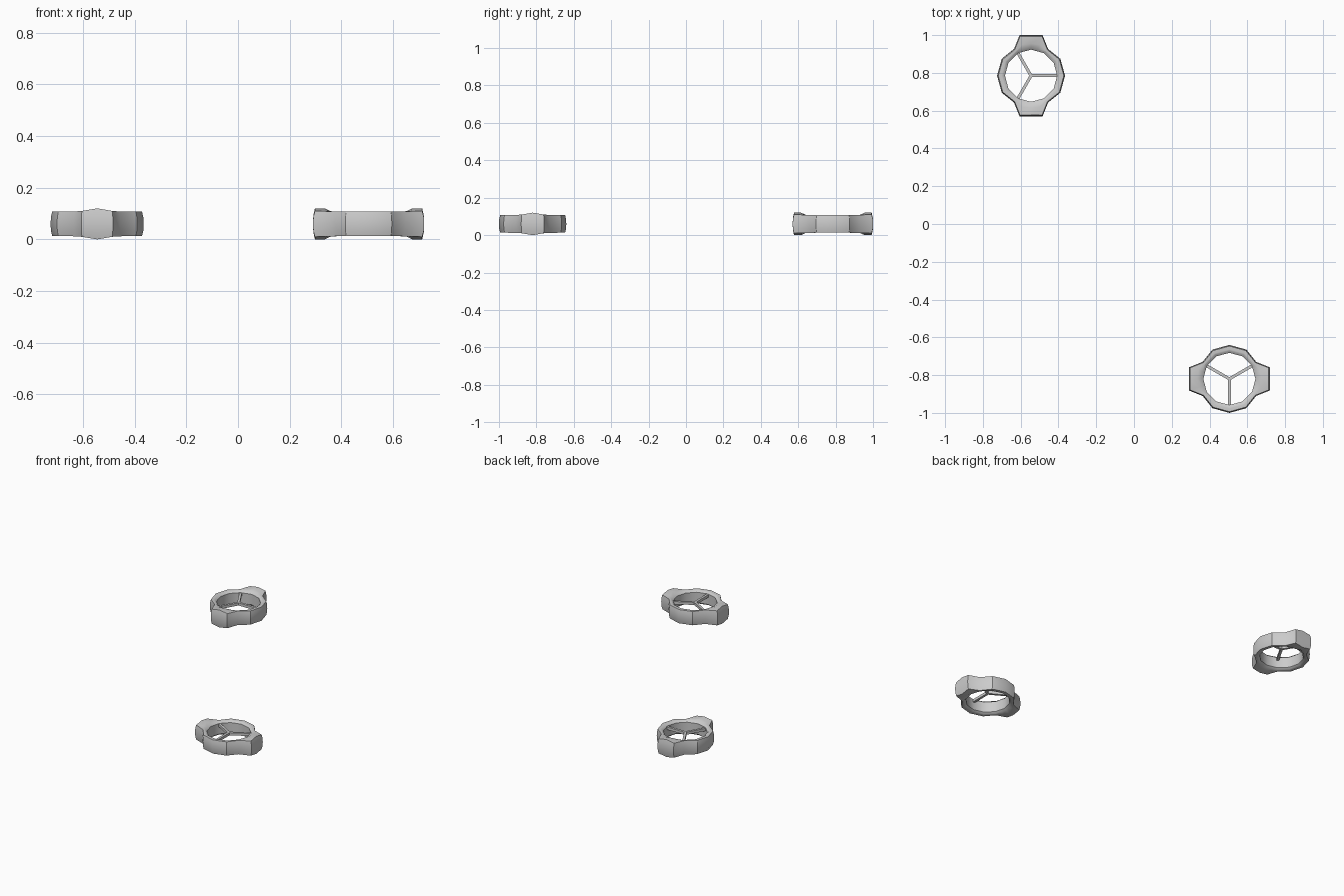
import bpy, bmesh, math
from mathutils import Matrix

if "Cube" in bpy.data.objects:
    bpy.data.objects.remove(bpy.data.objects["Cube"])

# quarter outline of the lugged ring: x, y, half height, inner angle
QUARTER = [(0.18, 0.0, 0.047, 0), (0.155, 0.09, 0.047, 30), (0.09, 0.142, 0.048, 60),
           (0.061, 0.215, 0.05, 75), (0.0, 0.215, 0.06, 90)]
ZC = 0.06


def full_outline():
    half = QUARTER + [(-x, y, h, 180 - a) for x, y, h, a in QUARTER[-2::-1]]
    return half + [(-x, -y, h, a + 180) for x, y, h, a in half[1:-1]]


def section(x, y, h, a):
    # cross-section loop from the outer middle, over the rim, down the bore and back
    t = math.radians(a)
    k = math.cos(math.radians(15)) if a % 30 else 1.0
    c, s = math.cos(t) * k, math.sin(t) * k
    ridge = (0.14 * c * 0.6 + x * 0.4, 0.14 * s * 0.6 + y * 0.4)
    up = [(x * 0.993, y * 0.993, h * 0.55), (x * 0.965, y * 0.965, h),
          (ridge[0], ridge[1], h), (0.15 * c, 0.15 * s, 0.046), (0.138 * c, 0.138 * s, 0.036)]
    return [(x, y, 0)] + up + [(px, py, -pz) for px, py, pz in reversed(up)]


def finish(bm, name, loc, rot):
    bmesh.ops.recalc_face_normals(bm, faces=bm.faces)
    me = bpy.data.meshes.new(name)
    bm.to_mesh(me)
    bm.free()
    ob = bpy.data.objects.new(name, me)
    bpy.context.collection.objects.link(ob)
    ob.location = loc
    ob.rotation_euler.z = rot
    return ob


def ring(name, loc, rot):
    bm = bmesh.new()
    loops = [[bm.verts.new(p) for p in section(*o)] for o in full_outline()]
    n, m = len(loops), len(loops[0])
    for i in range(n):
        A, B = loops[i], loops[(i + 1) % n]
        for j in range(m):
            k = (j + 1) % m
            bm.faces.new((A[j], B[j], B[k], A[k]))
    ob = finish(bm, name, loc, rot)
    bpy.ops.object.select_all(action='DESELECT')
    ob.select_set(True)
    bpy.context.view_layer.objects.active = ob
    bpy.ops.object.shade_smooth_by_angle(angle=math.radians(34))


def spokes(name, loc, rot):
    bm = bmesh.new()
    for i in range(3):
        bmesh.ops.create_cube(bm, size=1, matrix=Matrix.Rotation(i * math.tau / 3, 4, 'Z')
                              @ Matrix.Translation((0.072, 0, 0.025))
                              @ Matrix.Diagonal((0.146, 0.016, 0.018, 1)))
    finish(bm, name, loc, rot)


# two copies, the second turned a quarter turn
for side, x, y, rot in (("back_left", -0.545, 0.785, 0), ("front_right", 0.505, -0.82, -math.pi / 2)):
    ring(side + "_lugged_ring", (x, y, ZC), rot)
    spokes(side + "_spokes", (x, y, ZC), rot)
